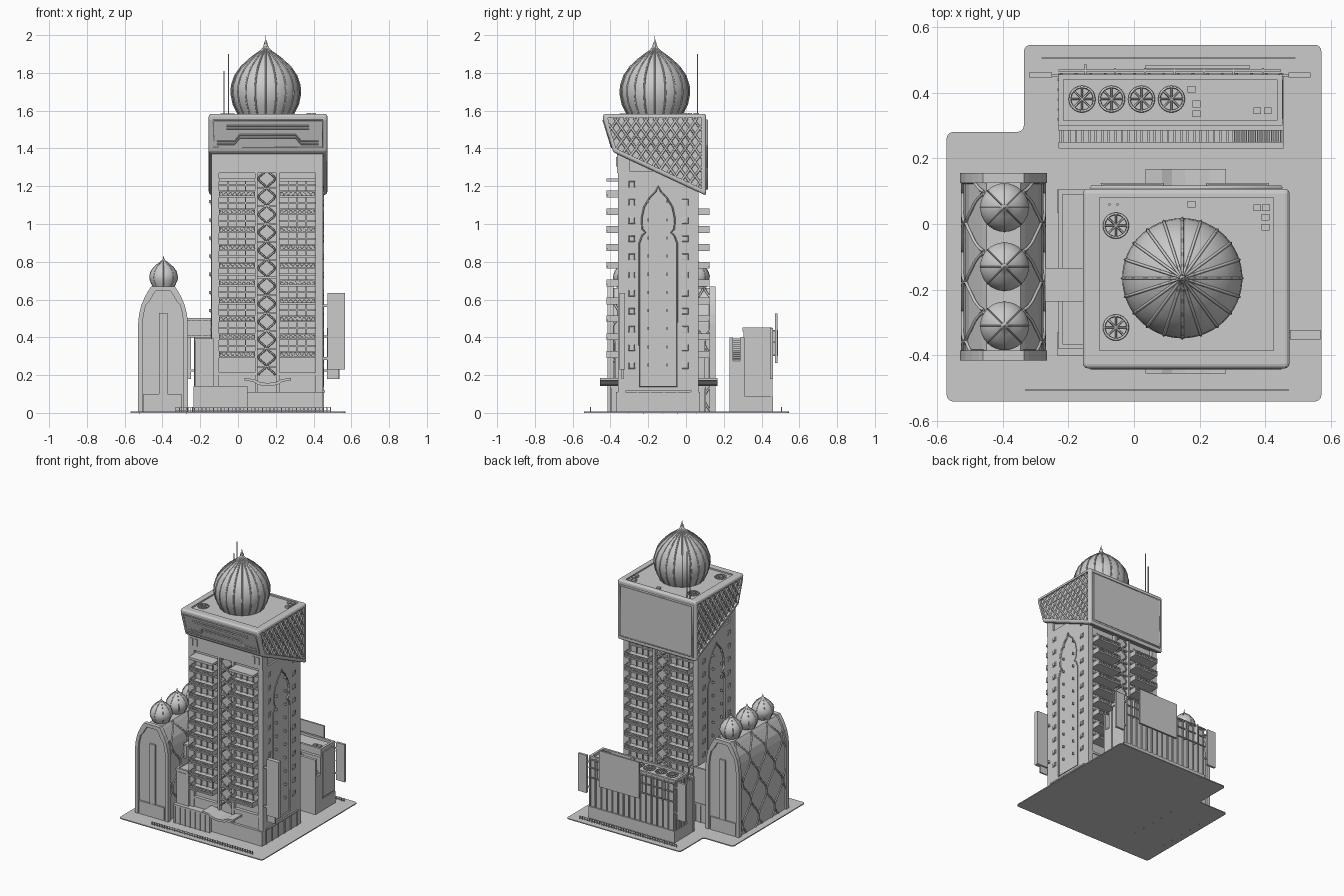
import bpy, bmesh
from math import sin, cos, pi
from mathutils import Matrix, Vector

if "Cube" in bpy.data.objects:
    bpy.data.objects.remove(bpy.data.objects["Cube"])


def finish(bm, name):
    bmesh.ops.recalc_face_normals(bm, faces=bm.faces)
    me = bpy.data.meshes.new(name)
    bm.to_mesh(me)
    bm.free()
    ob = bpy.data.objects.new(name, me)
    bpy.context.collection.objects.link(ob)
    return ob


def active(ob):
    bpy.ops.object.select_all(action='DESELECT')
    ob.select_set(True)
    bpy.context.view_layer.objects.active = ob


def boxes(name, items):
    """Each item: x0, x1, y0, y1, z0, z1"""
    bm = bmesh.new()
    for x0, x1, y0, y1, z0, z1 in items:
        m = Matrix.Translation(((x0+x1)/2, (y0+y1)/2, (z0+z1)/2)) @ Matrix.Diagonal((x1-x0, abs(y1-y0), z1-z0, 1))
        bmesh.ops.create_cube(bm, size=1, matrix=m)
    return finish(bm, name)


def place(axis, p, a):
    return {'x': (a, p[0], p[1]), 'y': (p[0], a, p[1]), 'z': (p[0], p[1], a)}[axis]


def prism(name, pts, axis, a0, a1, rnd=0):
    bm = bmesh.new()
    lo, hi = [[bm.verts.new(place(axis, p, a)) for p in pts] for a in (a0, a1)]
    bm.faces.new(lo)
    bm.faces.new(hi[::-1])
    n = len(pts)
    for i in range(n):
        bm.faces.new((lo[i], hi[i], hi[(i+1) % n], lo[(i+1) % n]))
    if rnd:
        bm.edges.ensure_lookup_table()
        es = [bm.edges.get((lo[i], hi[i])) for i in range(n)]
        bmesh.ops.bevel(bm, geom=es, offset=rnd, segments=4, profile=0.5, affect='EDGES')
    return finish(bm, name)


def cut(ob, cutter):
    cutter.hide_render = True
    md = ob.modifiers.new('cut', 'BOOLEAN')
    md.operation, md.object, md.solver = 'DIFFERENCE', cutter, 'EXACT'
    active(ob)
    bpy.ops.object.modifier_apply(modifier=md.name)
    bpy.data.objects.remove(cutter)


def tubes(name, paths, r, res=0, closed=False):
    cu = bpy.data.curves.new(name, 'CURVE')
    cu.dimensions, cu.bevel_depth, cu.bevel_resolution = '3D', r, res
    for path in paths:
        sp = cu.splines.new('POLY')
        sp.points.add(len(path)-1)
        for q, p in zip(sp.points, path):
            q.co = (*p, 1)
        sp.use_cyclic_u = closed
    cu.use_fill_caps = not closed
    ob = bpy.data.objects.new(name, cu)
    bpy.context.collection.objects.link(ob)
    active(ob)
    bpy.ops.object.convert(target='MESH')


def dome(name, x, y, z, prof, ribs, rib_r, seg=40):
    """Onion dome turned from a profile, with ribs along the same profile"""
    bm = bmesh.new()
    vs = [bm.verts.new((x+r, y, z+h)) for r, h in prof]
    es = [bm.edges.new(e) for e in zip(vs, vs[1:])]
    bmesh.ops.spin(bm, geom=vs+es, cent=(x, y, 0), axis=(0, 0, 1), angle=2*pi, steps=seg)
    bmesh.ops.remove_doubles(bm, verts=bm.verts, dist=1e-5)
    active(finish(bm, name))
    bpy.ops.object.shade_smooth_by_angle(angle=0.7)
    tubes(name + '_ribs', [[(x+r*cos(a), y+r*sin(a), z+h) for r, h in prof[:-3]]
                           for a in (2*pi*k/ribs for k in range(ribs))], rib_r)


def fans(name, spots, z, r):
    rings, blades = [], []
    for x, y in spots:
        rings.append([(x+r*cos(a), y+r*sin(a), z) for a in (k*pi/12 for k in range(24))])
        blades += [[(x, y, z), (x+r*cos(a), y+r*sin(a), z)] for a in (k*pi/4 for k in range(8))]
    tubes(name + '_rings', rings, .004, closed=True)
    tubes(name + '_blades', blades, .003)


def clip(p, d, poly):
    """Part of the line p+t*d inside a convex polygon"""
    t0, t1, n = -9, 9, len(poly)
    c = sum((Vector(q) for q in poly), Vector((0, 0)))/n
    for i in range(n):
        a, b = Vector(poly[i]), Vector(poly[(i+1) % n])
        nrm = Vector((b.y-a.y, a.x-b.x))
        if nrm.dot(c-a) > 0:
            nrm = -nrm
        den, num = nrm.dot(d), nrm.dot(a-p)
        if abs(den) < 1e-6:
            continue
        if den > 0:
            t1 = min(t1, num/den)
        else:
            t0 = max(t0, num/den)
    return (p+d*t0, p+d*t1) if t1-t0 > .01 else None


def my(y):  # front-to-back mirror of the tower
    return -.295-y


def both(items):
    return items + [(a, b, my(d), my(c), e, f) for a, b, c, d, e, f in items]


# Ground plate and fences
prism('ground_plate', [(-.57, -.54), (.57, -.54), (.57, .545), (-.335, .545), (-.335, .28), (-.57, .28)], 'z', 0, .007, .02)
fence = []
for x0, x1, y in ((-.33, .47, -.505), (-.28, .49, .505)):
    fence += [(x0, x1, y-.001, y+.001, z, z+.003) for z in (.012, .026)]
    fence += [(x0+k*(x1-x0)/40-.002, x0+k*(x1-x0)/40+.002, y-.002, y+.002, .006, .03) for k in range(41)]
boxes('fences', fence)

# Tower core, side walls with arched recesses, piers
boxes('tower_core', [(-.128, .438, -.335, .04, 0, 1.38)])
half = [(.1, .14), (.1, .9), (.085, .94), (.068, .955), (.085, .975), (.088, 1.03), (.075, 1.09), (.045, 1.14), (.015, 1.17)]
arch = [(-.147+a, z) for a, z in half] + [(-.147, 1.2)] + [(-.147-a, z) for a, z in half[::-1]]
for nm, x0, x1, xs in (('right', .42, .45, .45), ('left', -.14, -.11, -.14)):
    wall = prism(nm + '_wall', [(-.36, 0), (.065, 0), (.065, 1.28), (-.36, 1.28)], 'x', x0, x1)
    cut(wall, prism('cutter', arch, 'x', x0-.1, x1+.1))
    tubes(nm + '_arch_trim', [[(xs, y, z) for y, z in arch]], .004, closed=True)
    win, frames = [], []
    for k in range(11):
        for y in (-.287, -.005):
            z = .25+.096*k
            win.append((xs-.006, xs+.006, y-.01, y+.01, z-.01, z+.01))
            frames.append([(xs, y+a*.015, z+b*.015) for a, b in ((-1, -1), (1, -1), (1, 1), (-1, 1))])
        win += [(xs-.014, xs+.003, y-.003, y+.003, z-.004, z+.012) for y in (-.2, -.1) if k < 10]
    boxes(nm + '_windows', win)
    tubes(nm + '_window_frames', frames, .003, closed=True)
piers = [(a, b, -.36, -.32, 0, 1.3) for a, b in ((-.14, -.1), (.09, .103), (.2, .22), (.41, .45))]
boxes('tower_piers', both(piers))
boxes('tower_header', [(-.14, .45, -.365, -.3, 1.27, 1.385)] +
      [(x, x+.022, -.37, -.36, 1.305, 1.355) for x in (-.125, -.09, .37, .405)])

# Balconies on front and back, ten floors
bal, rails = [], []
for x0, x1 in ((-.1, .09), (.22, .41)):
    for k in range(10):
        z = .295+.0945*k
        floor = [(x0, x1, -.42, -.33, z-.004, z+.006), (x0, x1, -.42, -.414, z+.024, z+.032),
                 (x0, x1, -.412, -.409, z, z+.025), (x0, x0+.005, -.42, -.34, z, z+.032),
                 (x1-.005, x1, -.42, -.34, z, z+.032), (x0, x1, -.35, -.33, z+.055, z+.065)]
        floor += [(x0+j*.0465-.002, x0+j*.0465+.002, -.347, -.33, z, z+.09) for j in range(1, 4)]
        bal += both(floor) if k < 9 else floor
        for y in (-.417, my(-.417))[:2 if k < 9 else 1]:
            rails.append([(x0+.19*j/16, y, z+(.025 if j % 2 else .006)) for j in range(17)])
    bal.append((x0, x1, -.42, -.33, 1.225, 1.242))
    bal += both([(x0, x1, -.352, -.33, 0, .2), (x0, x1, -.358, -.33, .2, .215)])
boxes('balconies', bal)
tubes('balcony_lattice', rails, .002)

# Central ornament strip: mirrored waves on both faces
waves = [[(.152+s*(.024+.02*cos(2*pi*i/8)), y, .2+.0945*i/8) for i in range(92)]
         for s in (-1, 1) for y in (-.345, my(-.345))]
tubes('centre_ornament', waves, .005)
boxes('centre_ties', both([(.103, .2, -.35, -.33, .24+.0945*k, .249+.0945*k) for k in range(12)]))

# Podium, curved entrance canopies, side wing and bridge
pod = [(-.235, .05, -.395, -.33, 0, .13), (-.235, .05, -.4, -.33, .13, .142), (.05, .45, -.37, -.33, 0, .11)]
pod += [(-.228+.04*k, -.222+.04*k, -.4, -.39, 0, .13) for k in range(7)]
boxes('podium', both(pod) + [(.44, .46, -.32, .03, .108, .118)] +
      [(.445, .456, -.33+.07*k, -.324+.07*k, 0, .11) for k in range(6)])
bow = [(.035, .185), (.035, .172), (.08, .165), (.105, .148), (.157, .142), (.21, .148), (.235, .165), (.28, .172),
       (.28, .185), (.23, .178), (.2, .163), (.157, .158), (.115, .163), (.085, .178)]
for nm, a, b in (('front', -.455, -.34), ('back', .05, .168)):
    prism(nm + '_canopy', bow, 'y', a, b)
boxes('side_wing', [(-.225, -.13, -.375, .1, 0, .385), (-.23, -.13, -.38, -.365, .38, .395), (-.23, -.13, .09, .105, .38, .395),
                    (-.23, -.217, -.38, .105, .38, .395), (-.21, -.15, -.379, -.37, .15, .37)])
boxes('bridge', [(-.27, -.13, -.228, -.142, .405, .495), (-.27, -.13, -.236, -.134, .4, .412),
                 (-.27, -.13, -.236, -.134, .49, .502)] +
      [(-.25+.03*k, -.246+.03*k, -.233, -.137, .41, .49) for k in range(4)])
boxes('tower_sign', [(.475, .567, -.352, -.322, .23, .635), (.44, .48, -.345, -.33, .28, .295),
                     (.44, .48, -.345, -.33, .56, .575), (.472, .535, -.342, -.332, .18, .23)])

# Crown block with recessed latticed sides
side = [(-.44, 1.583), (.107, 1.583), (.107, 1.15), (-.385, 1.38), (-.438, 1.55)]
crown = prism('crown', side, 'x', -.155, .473)
md = crown.modifiers.new('round', 'BEVEL')
md.width, md.segments = .014, 3
active(crown)
bpy.ops.object.modifier_apply(modifier='round')
inner = [(-.412, 1.56), (.083, 1.56), (.083, 1.188), (-.37, 1.4), (-.41, 1.53)]
for a, b in ((-.2, -.14), (.458, .5)):
    cut(crown, prism('cutter', inner, 'x', a, b))
cut(crown, boxes('cutter', [(-.105, .425, -.385, .08, 1.573, 1.7)]))
lattice = []
for k in range(-14, 15):
    for s in (-1, 1):
        seg = clip(Vector((-.16+.052*k, 1.4)), Vector((.72, s)), inner)
        if seg:
            lattice += [[(x, *q) for q in seg] for x in (-.146, .464)]
tubes('crown_lattice', lattice, .0065)


def slant(x, z):
    return (x, -.438+(1.55-z)*.31, z)


tubes('crown_front_frame', [[slant(*p) for p in ((-.13, 1.405), (.447, 1.405), (.447, 1.55), (-.13, 1.55))]], .005, closed=True)
step = [(-.11, 1.43), (-.02, 1.43), (.01, 1.465), (.305, 1.465), (.335, 1.43), (.425, 1.43)]
tubes('crown_front_ornament', [[slant(x, z+d) for x, z in step] for d in (-.008, .008)] +
      [[slant(-.06, z), slant(.375, z)] for z in (1.505, 1.52)], .004)
boxes('crown_screen', [(-.125, .443, .1, .114, 1.19, 1.545)])
tubes('crown_screen_frame', [[(x, .11, z) for x, z in ((-.13, 1.185), (.448, 1.185), (.448, 1.55), (-.13, 1.55))]], .007, closed=True)

# Roof domes, antennas and machinery
big = [(.14, -.012), (.15, .01), (.172, .055), (.183, .11), (.18, .155), (.163, .205), (.132, .25), (.09, .29), (.05, .32),
       (.024, .338), (.01, .355), (.007, .37), (.009, .378), (.003, .39), (0, .42)]
dome('main_dome', .147, -.165, 1.58, big, 20, .0045, 60)
small = [(.055, 0), (.062, .015), (.073, .04), (.074, .06), (.067, .085), (.05, .108), (.028, .126), (.01, .14),
         (.005, .148), (.003, .155), (0, .17)]
for i, y in enumerate((.05, -.13, -.31)):
    dome('small_dome_%d' % (i+1), -.394, y, .665, small, 8, .002, 32)
boxes('antennas', [(x-.003, x+.003, .057, .063, 1.57, z) for x, z in ((-.074, 1.81), (-.05, 1.9))])
fans('tower_fans', [(-.055, -.005), (-.055, -.315)], 1.58, .036)
fans('annex_fans', [(-.158, .38), (-.068, .38), (.023, .38), (.114, .38)], .449, .037)
boxes('roof_units', [(x-.012, x+.012, y-.01, y+.01, z-.01, z+.012) for x, y, z in
                     ((.375, .05, 1.575), (.402, .05, 1.575), (.4, .02, 1.575), (.4, -.01, 1.575), (.175, .06, 1.575),
                      (.175, .41, .44), (.19, .365, .44), (.19, .335, .44), (.375, .345, .44), (.407, .345, .44))])

# Arched hall on the left with ogee lattice
outline = [(.132, 0), (.132, .47), (.127, .52), (.115, .57), (.096, .615), (.076, .65), (.062, .67)]


def arch_pts(d):
    r = [(-.397+x-d, z-(d if z > .6 else 0)) for x, z in outline]
    return r + [(-.397-x+d, z-(d if z > .6 else 0)) for x, z in outline[::-1]]


prism('arched_hall', arch_pts(.01), 'y', -.4, .14)
for nm, a, b in (('front', -.415, -.385), ('back', .125, .155)):
    ring = prism('hall_%s_frame' % nm, arch_pts(0), 'y', a, b)
    cut(ring, prism('cutter', [(x, z if z > 0 else -.1) for x, z in arch_pts(.024)], 'y', a-.1, b+.1))
boxes('hall_doors', [(-.5, -.3, y, y+.02, 0, .1) for y in (-.412, .132)] +
      [(-.417, -.372, y, y+.014, .1, .53) for y in (-.41, .136)])


def hall_x(z):
    for (x0, z0), (x1, z1) in zip(outline, outline[1:]):
        if z <= z1:
            return x0+(x1-x0)*(z-z0)/(z1-z0)-.008


ogee = [[(-.397+s*hall_x(z), max(-.388, min(.128, -.13+.09*k+(-1)**k*.044*sin(2*pi*z/.3))), z)
         for z in (.66*i/44 for i in range(45))] for k in range(-3, 4) for s in (-1, 1)]
tubes('hall_lattice', ogee, .006)

# Rear annex: main box, sloped louvre gallery, fins, billboard and signs
boxes('annex', [(-.225, .447, .305, .45, 0, .435), (-.23, .452, .3, .315, .43, .452), (-.23, .452, .44, .455, .43, .452),
                (-.23, -.215, .3, .455, .43, .452), (.435, .452, .3, .455, .43, .452), (-.23, .455, .3, .46, 0, .09),
                (-.23, .455, .23, .25, 0, .4), (-.23, .455, .285, .31, 0, .4), (.445, .454, .32, .44, .1, .42)] +
      [(-.225+.0445*k, -.217+.0445*k, .45, .458, .09, .44) for k in range(16)] +
      [(-.232, -.22, .315+.03*k, .322+.03*k, .09, .44) for k in range(5)])
prism('annex_gallery', [(-.228, 0), (.455, 0), (.455, .275), (.3, .385), (-.228, .385)], 'y', .24, .295)
boxes('gallery_louvres', [(-.22+.02*k, -.213+.02*k, .25, .285, .38, .394) for k in range(26)] +
      [(.3+.014*k, .306+.014*k, .25, .285, .37-.0105*k, .394-.0105*k) for k in range(11)])
boxes('billboard', [(.035, .352, .472, .484, .265, .525)] +
      [(-.23, .447, .464, .47, z, z+.008) for z in (.3, .37, .43)] +
      [(-.15+.09*k, -.144+.09*k, .445, .486 if k < 1 else .475, .3, .438) for k in range(7)])
boxes('annex_signs', [(-.32, -.25, .445, .461, .18, .45), (.47, .537, .445, .461, .18, .45)] +
      [(a, b, .448, .456, z, z+.01) for a, b in ((-.26, -.22), (.44, .48)) for z in (.22, .4)])
